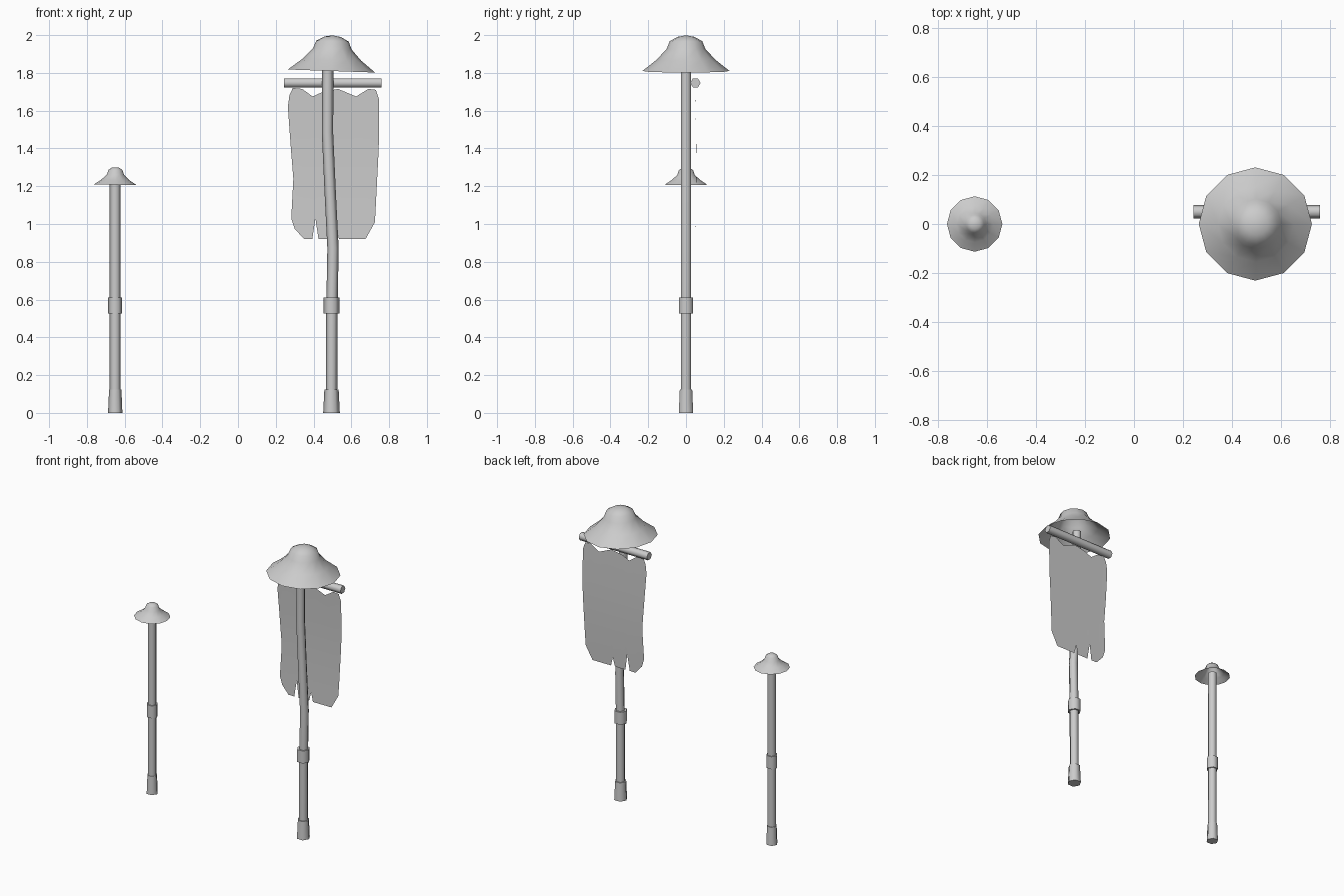
import bpy, bmesh, math
from mathutils import Matrix, Vector

cube = bpy.data.objects.get("Cube")
if cube:
    bpy.data.objects.remove(cube)

grey = bpy.data.materials.new("plain_grey")
grey.use_nodes = True
GREY = (0.6, 0.6, 0.6, 1)
grey.diffuse_color = GREY
grey.node_tree.nodes["Principled BSDF"].inputs["Base Color"].default_value = GREY


def finish(name, bm, smooth=0):
    bmesh.ops.recalc_face_normals(bm, faces=bm.faces[:])
    mesh = bpy.data.meshes.new(name)
    bm.to_mesh(mesh)
    bm.free()
    mesh.materials.append(grey)
    obj = bpy.data.objects.new(name, mesh)
    bpy.context.collection.objects.link(obj)
    bpy.ops.object.select_all(action="DESELECT")
    obj.select_set(True)
    bpy.context.view_layer.objects.active = obj
    if smooth:
        bpy.ops.object.shade_smooth_by_angle(angle=math.radians(smooth))
    return obj


def tube(name, rings, sides=6, base_cap=True, smooth=65, turn=0):
    """Skin a stack of (centre x, z, radius) rings; a zero radius makes a tip."""
    bm = bmesh.new()
    loops = []
    for cx, z, r in rings:
        loops.append([bm.verts.new((cx + r * math.cos(math.tau * i / sides + turn),
                                    r * math.sin(math.tau * i / sides + turn), z))
                      for i in range(sides)])
    for a, b in zip(loops, loops[1:]):
        for i in range(sides):
            j = (i + 1) % sides
            bm.faces.new((a[i], a[j], b[j], b[i]))
    if base_cap:
        bm.faces.new(loops[0])
        bm.faces.new(loops[-1])
    bmesh.ops.remove_doubles(bm, verts=bm.verts[:], dist=1e-5)
    return finish(name, bm, smooth)


def lamp(prefix, x, path, post_r, collar_r, base_r, hat, rim_z, tilt):
    tube(prefix + "_post", [(cx, z, post_r) for cx, z in path])
    tube(prefix + "_collar", [(x, 0.525, collar_r), (x, 0.61, collar_r)])
    tube(prefix + "_foot", [(x, 0, base_r), (x, 0.125, base_r * 0.86)])
    # Open, flared shade with a shallow domed cap
    shade = tube(prefix + "_shade", [(0, h, r) for r, h in hat], 12, False, 40)
    shade.data.transform(Matrix.Translation((x, 0, rim_z)) @ Matrix.Rotation(tilt, 4, "Y"))


# Short straight lamp
lamp("short_lamp", -0.65, [(-0.65, 0.005), (-0.65, 1.23)], 0.029, 0.037, 0.038,
     [(0.113, 0), (0.075, 0.025), (0.046, 0.052), (0.037, 0.078), (0.02, 0.09), (0, 0.092)],
     1.208, math.radians(1))

# Tall lamp with a bent post
lamp("tall_lamp", 0.495,
     [(0.495, 0.005), (0.497, 0.55), (0.503, 0.87), (0.488, 1.17), (0.474, 1.48), (0.475, 1.85)],
     0.03, 0.042, 0.044,
     [(0.231, 0), (0.155, 0.06), (0.102, 0.118), (0.086, 0.158), (0.045, 0.181), (0, 0.189)],
     1.81, math.radians(2))

# Crossbar behind the tall post
bm = bmesh.new()
bmesh.ops.create_cone(bm, cap_ends=True, segments=6, radius1=0.027, radius2=0.027, depth=0.516,
                      matrix=Matrix.Translation((0.501, 0.05, 1.747)) @ Matrix.Rotation(math.pi / 2, 4, "Y"))
finish("crossbar", bm, 65)

# Torn banner hanging from the bar
outline = [(0.29, 1.72), (0.34, 1.715), (0.395, 1.675), (0.45, 1.70), (0.53, 1.715), (0.625, 1.675),
           (0.69, 1.715), (0.73, 1.71), (0.747, 1.66), (0.745, 1.4), (0.725, 1.01), (0.675, 0.92),
           (0.535, 0.92), (0.52, 0.98), (0.505, 0.92), (0.426, 0.92), (0.41, 1.03), (0.393, 0.92),
           (0.35, 0.92), (0.30, 0.975), (0.282, 1.03), (0.293, 1.24), (0.28, 1.4),
           (0.264, 1.62), (0.272, 1.68)]
bm = bmesh.new()
bm.faces.new([bm.verts.new((x, 0.05, z)) for x, z in outline])
bmesh.ops.triangulate(bm, faces=bm.faces[:])
for z in (1.1, 1.3, 1.5):
    bmesh.ops.bisect_plane(bm, geom=bm.verts[:] + bm.edges[:] + bm.faces[:],
                           plane_co=Vector((0, 0, z)), plane_no=Vector((0, 0, 1)))
for v in bm.verts:
    v.co.y = 0.047 + 0.008 * math.sin(math.pi * (1.72 - v.co.z) / 0.8)
finish("banner", bm, 30)
